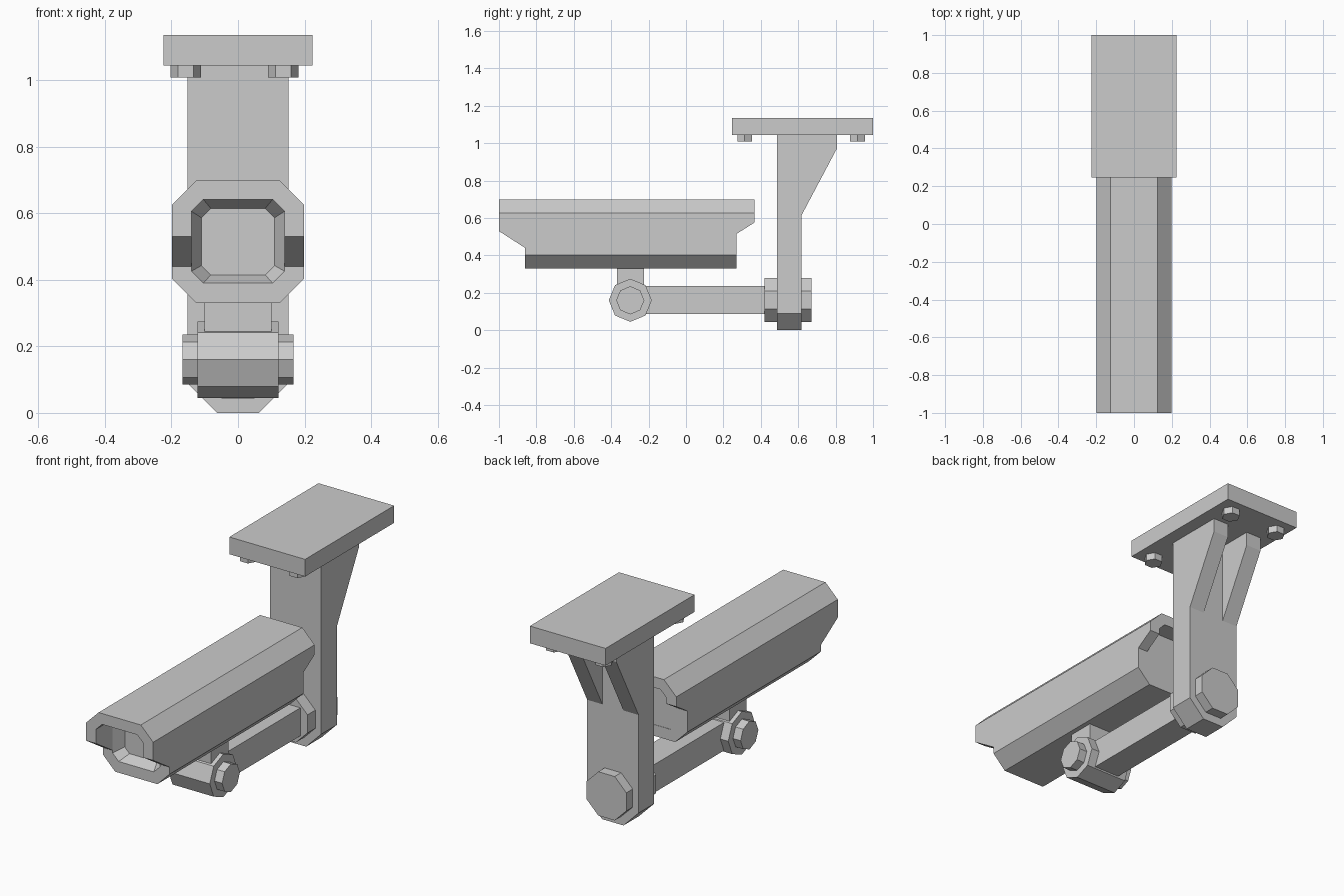
import bpy, bmesh, math

old = bpy.data.objects.get("Cube")
if old:
    bpy.data.objects.remove(old)

GREY = (0.6, 0.6, 0.6, 1)
grey = bpy.data.materials.new("plain grey")
grey.use_nodes = True
grey.diffuse_color = GREY
grey.node_tree.nodes["Principled BSDF"].inputs["Base Color"].default_value = GREY


def place(axis, p, d):
    """Put a 2D point p at depth d along an axis."""
    u, v = p
    return {"x": (d, u, v), "y": (u, d, v), "z": (u, v, d)}[axis]


def loft(name, axis, sections):
    """Closed solid through matching outlines, each given as (depth, points)."""
    bm = bmesh.new()
    rings = [[bm.verts.new(place(axis, p, d)) for p in pts] for d, pts in sections]
    for a, b in zip(rings, rings[1:]):
        for i in range(len(a)):
            j = (i + 1) % len(a)
            bm.faces.new((a[i], a[j], b[j], b[i]))
    bm.faces.new(rings[0])
    bm.faces.new(rings[-1])
    bmesh.ops.recalc_face_normals(bm, faces=bm.faces)
    mesh = bpy.data.meshes.new(name)
    bm.to_mesh(mesh)
    bm.free()
    mesh.materials.append(grey)
    obj = bpy.data.objects.new(name, mesh)
    bpy.context.scene.collection.objects.link(obj)
    return obj


def prism(name, axis, pts, a, b):
    return loft(name, axis, [(a, pts), (b, pts)])


def rect(u0, u1, v0, v1):
    return [(u0, v0), (u1, v0), (u1, v1), (u0, v1)]


def chamfered(w, v0, v1, c):
    """Rectangle of half width w with cut corners."""
    return [(-w + c, v0), (w - c, v0), (w, v0 + c), (w, v1 - c),
            (w - c, v1), (-w + c, v1), (-w, v1 - c), (-w, v0 + c)]


def polygon(u, v, r, n, turn=0.0):
    return [(u + r * math.cos(turn + math.tau * i / n),
             v + r * math.sin(turn + math.tau * i / n)) for i in range(n)]


def carve(obj, cutter, operation):
    """Apply a boolean and discard the cutter."""
    cutter.hide_render = True
    mod = obj.modifiers.new("carve", "BOOLEAN")
    mod.operation, mod.solver, mod.object = operation, "EXACT", cutter
    bpy.context.view_layer.update()
    deps = bpy.context.evaluated_depsgraph_get()
    mesh = bpy.data.meshes.new_from_object(obj.evaluated_get(deps))
    obj.modifiers.clear()
    obj.data = mesh
    bpy.data.objects.remove(cutter)


# Camera housing: eight-sided tube trimmed to its side outline
housing = prism("camera_housing", "y", chamfered(0.198, 0.33, 0.70, 0.073), -1, 0.365)
outline = [(-1.1, 0.8), (-1.1, 0.466), (-0.86, 0.62 - 0.18), (-0.86, 0.2),
           (0.27, 0.2), (0.27, 0.515), (0.465, 0.638), (0.465, 0.8)]
outline[1] = (-1.1, 0.594)
carve(housing, prism("side_cutter", "x", outline, -0.5, 0.5), "INTERSECT")

# Lens recess in front and hollow hood behind
opening = chamfered(0.14, 0.39, 0.642, 0.036)
window = chamfered(0.11, 0.415, 0.615, 0.028)
carve(housing, loft("lens_cutter", "y", [(-1.2, opening), (-0.86, opening), (-0.80, window)]),
      "DIFFERENCE")
carve(housing, prism("rear_cutter", "y", opening, 0.268, 0.5), "DIFFERENCE")

# Tilt joint under the housing
prism("housing_neck", "z", rect(-0.10, 0.10, -0.37, -0.225), 0.2, 0.335)
prism("tilt_barrel", "x", polygon(-0.298, 0.16, 0.115, 8), -0.122, 0.122)
prism("tilt_bolt", "x", polygon(-0.298, 0.16, 0.075, 8), -0.167, 0.167)

# Arm and the pivot through the post
prism("support_arm", "y", rect(-0.075, 0.075, 0.086, 0.236), -0.28, 0.45)
prism("pivot_bolt", "y", polygon(0, 0.161, 0.127, 8, math.pi / 8), 0.42, 0.672)

# Hanging post with chamfered foot
post = [(-0.063, 0), (0.063, 0), (0.152, 0.09), (0.152, 1.05), (-0.152, 1.05), (-0.152, 0.09)]
prism("post", "y", post, 0.486, 0.618)

# Pair of gussets behind the post
gusset = [(0.61, 0.60), (0.618, 0.615), (0.806, 0.97), (0.806, 1.05), (0.61, 1.05)]
for side, s in (("right", -1), ("left", 1)):
    prism(side + "_gusset", "x", gusset, s * 0.062, s * 0.152)

# Ceiling plate and its hexagonal bolts
prism("ceiling_plate", "z", rect(-0.224, 0.224, 0.247, 1.0), 1.044, 1.136)
for side, x in (("right", -0.157), ("left", 0.136)):
    for end, y in (("front", 0.314), ("back", 0.918)):
        prism(f"{end}_{side}_plate_bolt", "z", polygon(x, y, 0.046, 6), 1.008, 1.05)
